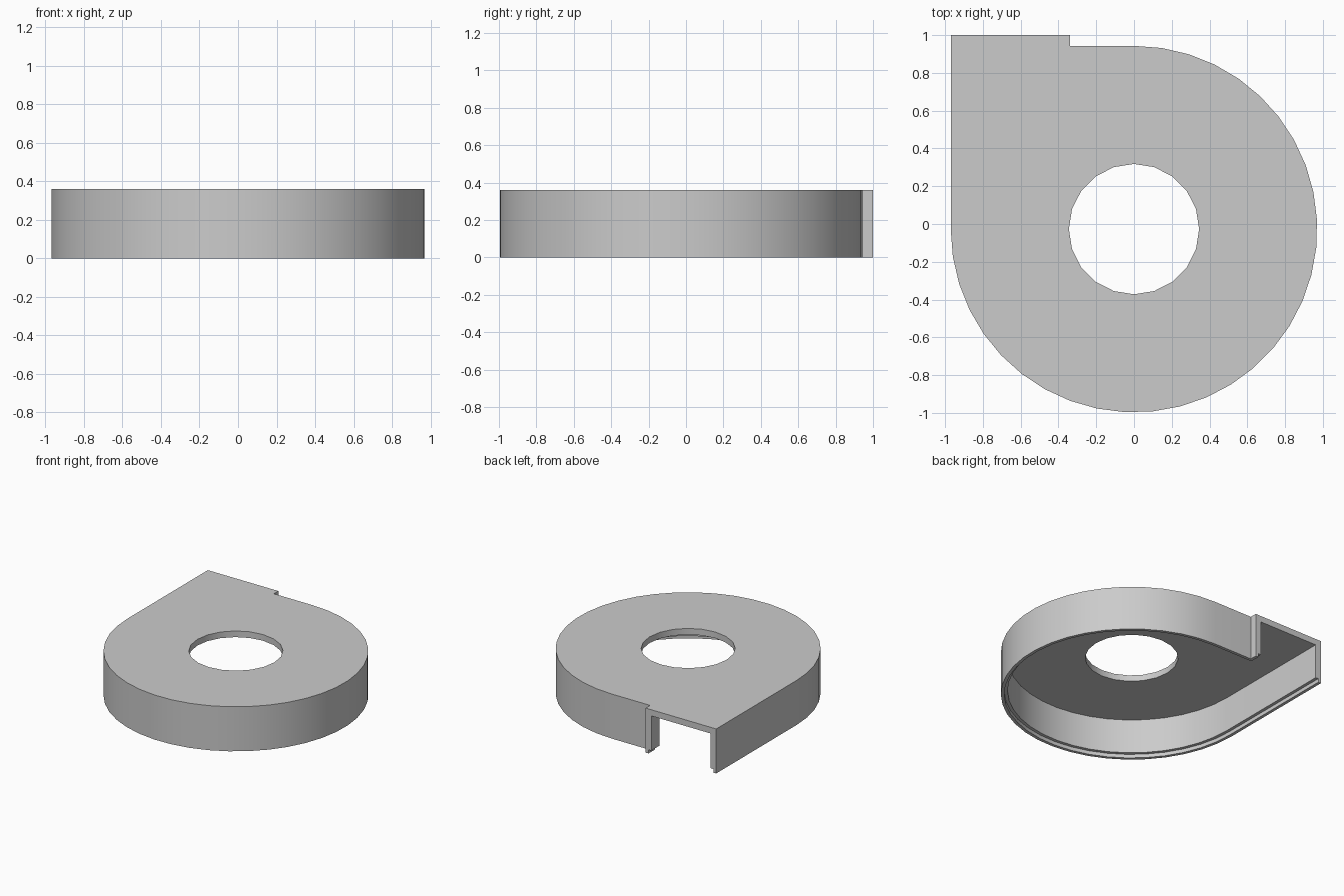
import bpy, bmesh, math

if "Cube" in bpy.data.objects:
    bpy.data.objects.remove(bpy.data.objects["Cube"])

R, CY = 0.97, -0.027            # scroll radius and centre
HEIGHT, PLATE = 0.36, 0.05      # overall height, top plate thickness
WALL, LIP = 0.05, 0.03          # wall thickness, rim lip height
MOUTH_X, HOLE_R = -0.34, 0.345
ARC_STEPS, HOLE_STEPS = 31, 20

grey = bpy.data.materials.new("housing_grey")
grey.use_nodes = True
colour = (0.6, 0.6, 0.6, 1)
grey.diffuse_color = colour
grey.node_tree.nodes["Principled BSDF"].inputs["Base Color"].default_value = colour


def outline(inset):
    """Scroll outline from the outlet corner, round the arc, to the outlet flange."""
    r = R - inset
    pts = [(-r, 1)]
    for i in range(ARC_STEPS + 1):
        a = math.pi + 1.5 * math.pi * i / ARC_STEPS
        pts.append((r * math.cos(a), CY + r * math.sin(a)))
    return pts + [(MOUTH_X - inset, CY + r), (MOUTH_X - inset, 1)]


def finish(name, bm):
    bmesh.ops.recalc_face_normals(bm, faces=bm.faces)
    mesh = bpy.data.meshes.new(name)
    bm.to_mesh(mesh)
    bm.free()
    mesh.materials.append(grey)
    obj = bpy.data.objects.new(name, mesh)
    bpy.context.collection.objects.link(obj)
    bpy.ops.object.select_all(action="DESELECT")
    obj.select_set(True)
    bpy.context.view_layer.objects.active = obj
    bpy.ops.object.shade_smooth_by_angle(angle=math.radians(30))


# Side wall: stepped section swept along the outline, open at the outlet
top = HEIGHT - PLATE
section = [(0, top), (0, 0), (WALL / 2, 0), (WALL / 2, LIP), (WALL, LIP), (WALL, top)]
bm = bmesh.new()
rails = [[bm.verts.new((x, y, z)) for x, y in outline(inset)] for inset, z in section]
for a, b in zip(rails, rails[1:] + rails[:1]):
    for i in range(len(a) - 1):
        bm.faces.new((a[i], a[i + 1], b[i + 1], b[i]))
for end in (0, -1):
    bm.faces.new([rail[end] for rail in rails])
finish("side_wall", bm)

# Top plate with the round inlet hole
bm = bmesh.new()
hole = []
for i in range(HOLE_STEPS):
    a = 2 * math.pi * i / HOLE_STEPS
    hole.append((HOLE_R * math.cos(a), CY + HOLE_R * math.sin(a)))
edges = []
for loop in (outline(0), hole):
    vs = [bm.verts.new((x, y, top)) for x, y in loop]
    edges += [bm.edges.new((v, w)) for v, w in zip(vs, vs[1:] + vs[:1])]
bmesh.ops.triangle_fill(bm, edges=edges, use_beauty=True)
ext = bmesh.ops.extrude_face_region(bm, geom=bm.faces[:], use_keep_orig=True)
moved = [g for g in ext["geom"] if isinstance(g, bmesh.types.BMVert)]
bmesh.ops.translate(bm, verts=moved, vec=(0, 0, PLATE))
finish("top_plate", bm)
